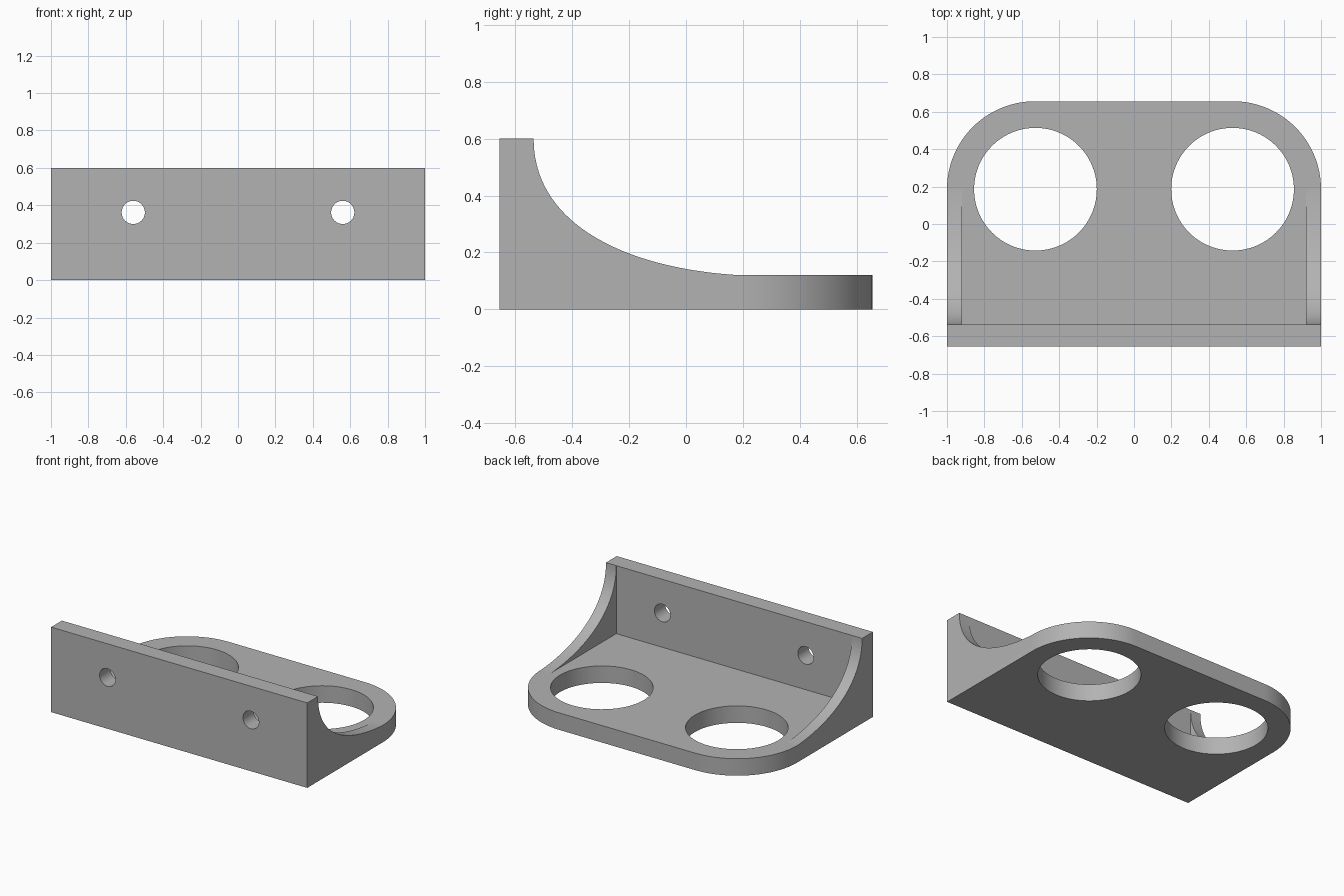
import bpy, bmesh, math
from mathutils import Vector
from mathutils.geometry import interpolate_bezier

cube = bpy.data.objects.get("Cube")
if cube:
    bpy.data.objects.remove(cube, do_unlink=True)

HALF_Y, HEIGHT, THICK = 0.656, 0.6, 0.12
WALL_Y = -HALF_Y + THICK      # inner face of the upright wall
RADIUS = 0.47                 # rounded plate corners
CORNER_Y = HALF_Y - RADIUS

grey = bpy.data.materials.new("grey_plastic")
grey.use_nodes = True
colour = (0.45, 0.45, 0.45, 1)
grey.diffuse_color = colour
grey.node_tree.nodes["Principled BSDF"].inputs["Base Color"].default_value = colour


def prism(name, points, depth):
    """Extrude a closed loop of 3D points along a vector."""
    bm = bmesh.new()
    face = bm.faces.new([bm.verts.new(p) for p in points])
    top = bmesh.ops.extrude_face_region(bm, geom=[face])["geom"]
    bmesh.ops.translate(bm, vec=depth, verts=[v for v in top if isinstance(v, bmesh.types.BMVert)])
    bmesh.ops.recalc_face_normals(bm, faces=bm.faces)
    mesh = bpy.data.meshes.new(name)
    bm.to_mesh(mesh)
    bm.free()
    mesh.materials.append(grey)
    obj = bpy.data.objects.new(name, mesh)
    bpy.context.collection.objects.link(obj)
    return obj


def arc(cx, cy, r, start, end, steps):
    angles = [math.radians(start + (end - start) * i / steps) for i in range(steps + 1)]
    return [(cx + r * math.cos(a), cy + r * math.sin(a)) for a in angles]


def combine(target, other, operation):
    """Apply a boolean and discard the helper."""
    mod = target.modifiers.new(operation, 'BOOLEAN')
    mod.operation, mod.solver, mod.object = operation, 'EXACT', other
    other.hide_render = True
    bpy.context.view_layer.objects.active = target
    bpy.ops.object.modifier_apply(modifier=mod.name)
    bpy.data.objects.remove(other, do_unlink=True)


# Side profile: upright wall sweeping down into the flat plate
sweep = interpolate_bezier(Vector((WALL_Y, HEIGHT)), Vector((WALL_Y, 0.3)),
                           Vector((CORNER_Y - 0.4, 0.144)), Vector((CORNER_Y, THICK)), 40)
profile = [(-HALF_Y, 0), (-HALF_Y, HEIGHT)] + [tuple(p) for p in sweep]
profile += [(HALF_Y, THICK), (HALF_Y, 0)]
bracket = prism("bracket", [(-1, y, z) for y, z in profile], (2, 0, 0))

# Pocket between the two thin side gussets
pocket = [(-0.92, WALL_Y), (0.92, WALL_Y), (0.92, CORNER_Y), (-0.92, CORNER_Y)]
combine(bracket, prism("pocket_cutter", [(x, y, THICK) for x, y in pocket], (0, 0, 1)), 'DIFFERENCE')

# Rounded plate outline
outline = [(-1, -1), (1, -1)]
outline += arc(1 - RADIUS, CORNER_Y, RADIUS, 0, 90, 32)
outline += arc(RADIUS - 1, CORNER_Y, RADIUS, 90, 180, 32)
combine(bracket, prism("outline_cutter", [(x, y, -0.5) for x, y in outline], (0, 0, 2)), 'INTERSECT')

# Large cup holes through the plate, screw holes through the wall
for side in (-1, 1):
    cup = arc(side * 0.527, CORNER_Y, 0.328, 0, 360, 96)[:-1]
    combine(bracket, prism("cup_cutter", [(x, y, -0.2) for x, y in cup], (0, 0, 0.6)), 'DIFFERENCE')
    screw = arc(side * 0.56, 0.362, 0.062, 0, 360, 48)[:-1]
    combine(bracket, prism("screw_cutter", [(x, -0.9, z) for x, z in screw], (0, 0.6, 0)), 'DIFFERENCE')

bpy.ops.object.select_all(action='DESELECT')
bracket.select_set(True)
bpy.context.view_layer.objects.active = bracket
bpy.ops.object.shade_smooth_by_angle(angle=math.radians(30))
